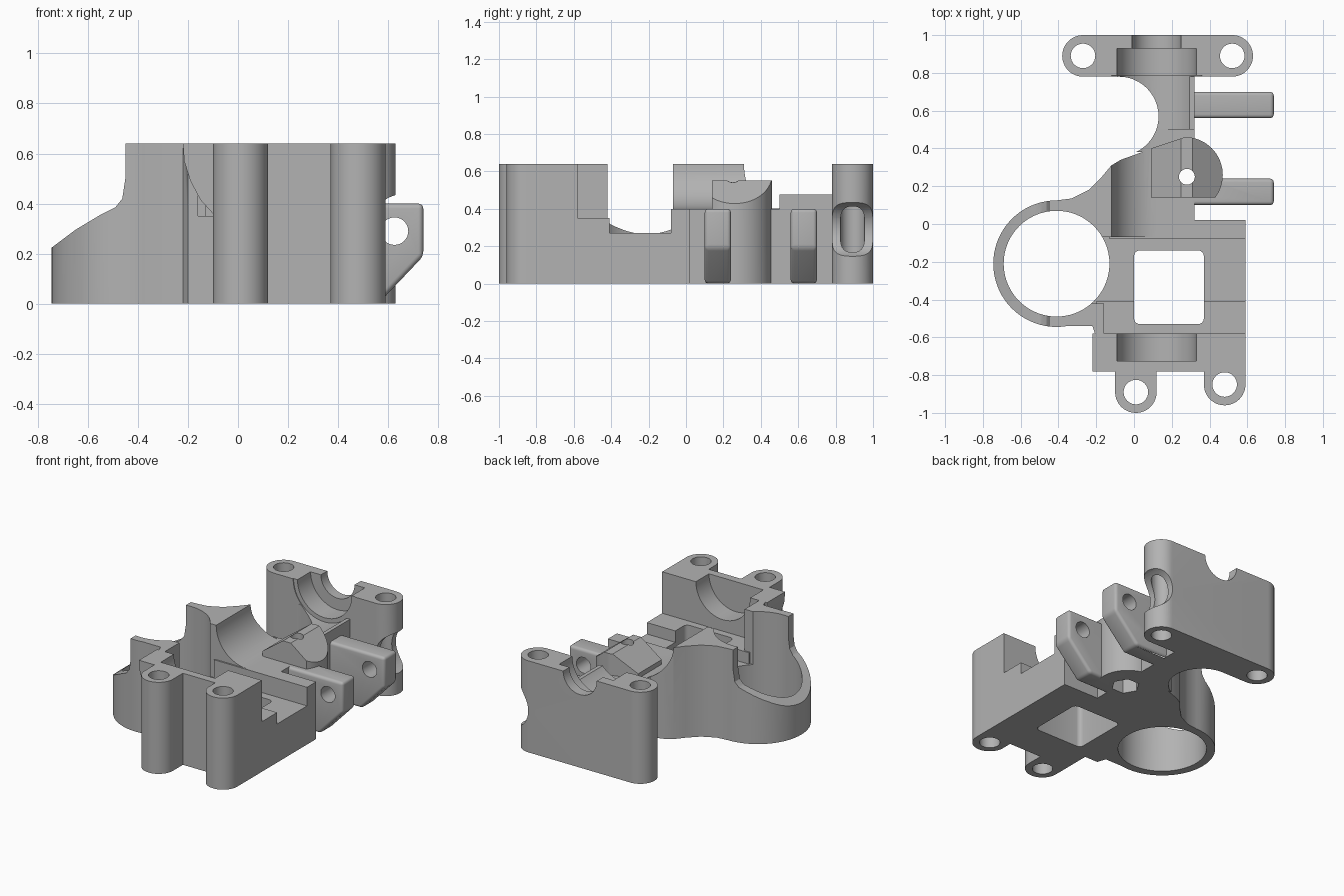
import bpy, bmesh, math

cube = bpy.data.objects.get("Cube")
if cube:
    bpy.data.objects.remove(cube)

grey = bpy.data.materials.new("plain grey")
grey.use_nodes = True
colour = (0.45, 0.45, 0.45, 1)
grey.diffuse_color = colour
grey.node_tree.nodes["Principled BSDF"].inputs["Base Color"].default_value = colour

TOP = 0.64
SHAFT = 0.12            # x of the shaft axis, which lies on the top plane
TUBE = (-0.41, -0.21)   # centre of the tube clamp


def arc(cx, cy, r, a0, a1, n=24):
    angles = [math.radians(a0 + (a1 - a0) * i / n) for i in range(n + 1)]
    return [(cx + r * math.cos(a), cy + r * math.sin(a)) for a in angles]


def apply_modifier(ob, mod):
    bpy.context.view_layer.objects.active = ob
    bpy.ops.object.modifier_apply(modifier=mod.name)


def prism(name, pts, lo, hi, axis="z", bevel=0):
    """Extrude a 2D outline along an axis."""
    place = {"z": lambda u, v, w: (u, v, w),
             "y": lambda u, v, w: (u, w, v),
             "x": lambda u, v, w: (w, u, v)}[axis]
    bm = bmesh.new()
    ends = [[bm.verts.new(place(u, v, w)) for u, v in pts] for w in (lo, hi)]
    bm.faces.new(ends[0])
    bm.faces.new(ends[1])
    n = len(pts)
    for i in range(n):
        j = (i + 1) % n
        bm.faces.new((ends[0][i], ends[0][j], ends[1][j], ends[1][i]))
    bmesh.ops.recalc_face_normals(bm, faces=bm.faces)
    mesh = bpy.data.meshes.new(name)
    bm.to_mesh(mesh)
    bm.free()
    mesh.materials.append(grey)
    ob = bpy.data.objects.new(name, mesh)
    bpy.context.collection.objects.link(ob)
    if bevel:
        mod = ob.modifiers.new("round", "BEVEL")
        mod.width, mod.segments = bevel, 4
        apply_modifier(ob, mod)
    return ob


def box(name, x0, x1, y0, y1, z0, z1, bevel=0):
    return prism(name, [(x0, y0), (x1, y0), (x1, y1), (x0, y1)], z0, z1, "z", bevel)


def rod(name, u, v, r, lo, hi, axis="z", n=48):
    return prism(name, arc(u, v, r, 0, 360, n)[:-1], lo, hi, axis)


def combine(target, parts, operation):
    for part in parts:
        mod = target.modifiers.new("combine", "BOOLEAN")
        mod.operation, mod.solver, mod.object = operation, "EXACT", part
        apply_modifier(target, mod)
        bpy.data.objects.remove(part)


# Core behind the window, with the flared wall towards the tube
housing = prism("housing", [
    (-0.45, -0.07), (0.32, -0.07), (0.32, 0.4), (0.1, 0.4), (0, 0.365),
    (-0.07, 0.34), (-0.12, 0.31), (-0.17, 0.25), (-0.24, 0.18),
    (-0.33, 0.135), (-0.45, 0.12)], 0, TOP)

# Tube clamp, its front wall and the floor
combine(housing, [
    rod("tube", *TUBE, 0.335, 0, TOP, n=72),
    prism("tube_front_wall", [(-0.45, -0.54), (-0.22, -0.54), (-0.2, -0.6),
                              (-0.16, -0.6), (-0.16, -0.42), (-0.45, -0.42)], 0, TOP),
], "UNION")
combine(housing, [
    # drop the inner half of the clamp to floor level
    box("floor_gap", -0.42, 0.6, -0.42, -0.07, 0.27, 0.8),
    box("side_gap", -0.16, 0.6, -0.59, -0.4, 0.27, 0.8),
    # sloping rim of the tube
    prism("rim_slope", [(-0.8, 0.18), (-0.75, 0.22), (-0.65, 0.295), (-0.55, 0.355),
                        (-0.49, 0.385), (-0.462, 0.42), (-0.45, 0.5), (-0.45, 0.7),
                        (-0.8, 0.7)], -0.7, 0.3, "y"),
], "DIFFERENCE")

combine(housing, [
    box("floor", -0.2, 0.59, -0.59, -0.06, 0, 0.27),
    box("floor_step", -0.2, 0.59, -0.6, -0.41, 0, 0.35),
    box("shelf", -0.13, 0.59, -0.08, 0.02, 0, 0.4),
    box("spine", -0.09, 0.32, 0.38, 0.8, 0, 0.475),
    # front block with its flared side
    prism("front_block", [(-0.1, 0), (0.59, 0), (0.59, TOP), (-0.22, TOP),
                          (-0.215, 0.57), (-0.19, 0.49), (-0.15, 0.415),
                          (-0.1, 0.36)], -0.78, -0.58, "y"),
    # rounded back plate
    prism("back_plate", arc(0.52, 0.89, 0.11, -90, 90)
          + arc(-0.27, 0.89, 0.11, 90, 270), 0, TOP),
], "UNION")

# Screw lobes on the front
lobes = [(0.01, -0.89), (0.48, -0.85)]
combine(housing, [prism("screw_lobe", arc(x, y, 0.11, 180, 360)
                        + [(x + 0.11, -0.7), (x - 0.11, -0.7)], 0, TOP)
                  for x, y in lobes], "UNION")

# Shaft channel, bearing seats, tube bore, window and side scoops
combine(housing, [
    rod("shaft_channel", SHAFT, TOP, 0.24, -0.12, 0.785, "y"),
    box("right_clearance", SHAFT, 0.5, -0.12, 0.5, 0.4, 0.8),
    rod("front_seat", SHAFT, TOP, 0.21, -0.725, -0.5, "y"),
    rod("back_seat", SHAFT, TOP, 0.21, 0.7, 0.93, "y"),
    rod("shaft_exit", SHAFT, TOP, 0.13, 0.9, 1.1, "y"),
    rod("tube_bore", *TUBE, 0.28, -0.1, 0.8, n=72),
    box("window", 0, 0.37, -0.53, -0.14, -0.1, 0.5, 0.03),
    rod("spine_scoop", -0.08, 0.57, 0.21, -0.1, 0.63),
    rod("end_notch", 0.67, 0.29, 0.15, 0.7, 1.1, "y"),
], "DIFFERENCE")

# Tent-shaped nut seat
seat = prism("nut_seat", [(0.09, 0.14), (0.43, 0.14)]
             + arc(0.27, 0.26, 0.2, -30, 90) + [(0.09, 0.4)], 0, 0.55)
combine(seat, [
    prism("slope_right", [(0.31, 0.55), (0.48, 0.42), (0.6, 0.42), (0.6, 0.7),
                          (0.31, 0.7)], 0, 0.6, "y"),
    prism("slope_left", [(0.25, 0.55), (0.07, 0.42), (0, 0.42), (0, 0.7),
                         (0.25, 0.7)], 0, 0.6, "y"),
], "DIFFERENCE")

# Two hinge tabs on the left side
tab_side = [(0.28, 0), (0.56, 0), (0.74, 0.19), (0.74, 0.4), (0.28, 0.4)]
tabs = [prism("hinge_tab", tab_side, y - 0.07, y + 0.07, "y", 0.02)
        for y in (0.17, 0.63)]
combine(housing, [seat] + tabs, "UNION")

# Screw holes, hinge holes and nut pocket
screws = lobes + [(-0.27, 0.89), (0.52, 0.89)]
combine(housing, [rod("screw_hole", x, y, 0.065, -0.1, 0.8, n=32) for x, y in screws]
        + [rod("hinge_hole", 0.625, 0.29, 0.055, y - 0.1, y + 0.1, "y", 32)
           for y in (0.17, 0.63)]
        + [rod("nut_hole", 0.28, 0.25, 0.042, -0.1, 0.8, n=24),
           rod("nut_pocket", 0.28, 0.25, 0.09, -0.1, 0.12, n=6)], "DIFFERENCE")

# Smooth curves, sharp edges
bpy.ops.object.select_all(action="DESELECT")
housing.select_set(True)
bpy.context.view_layer.objects.active = housing
bpy.ops.object.shade_smooth_by_angle(angle=math.radians(30))
